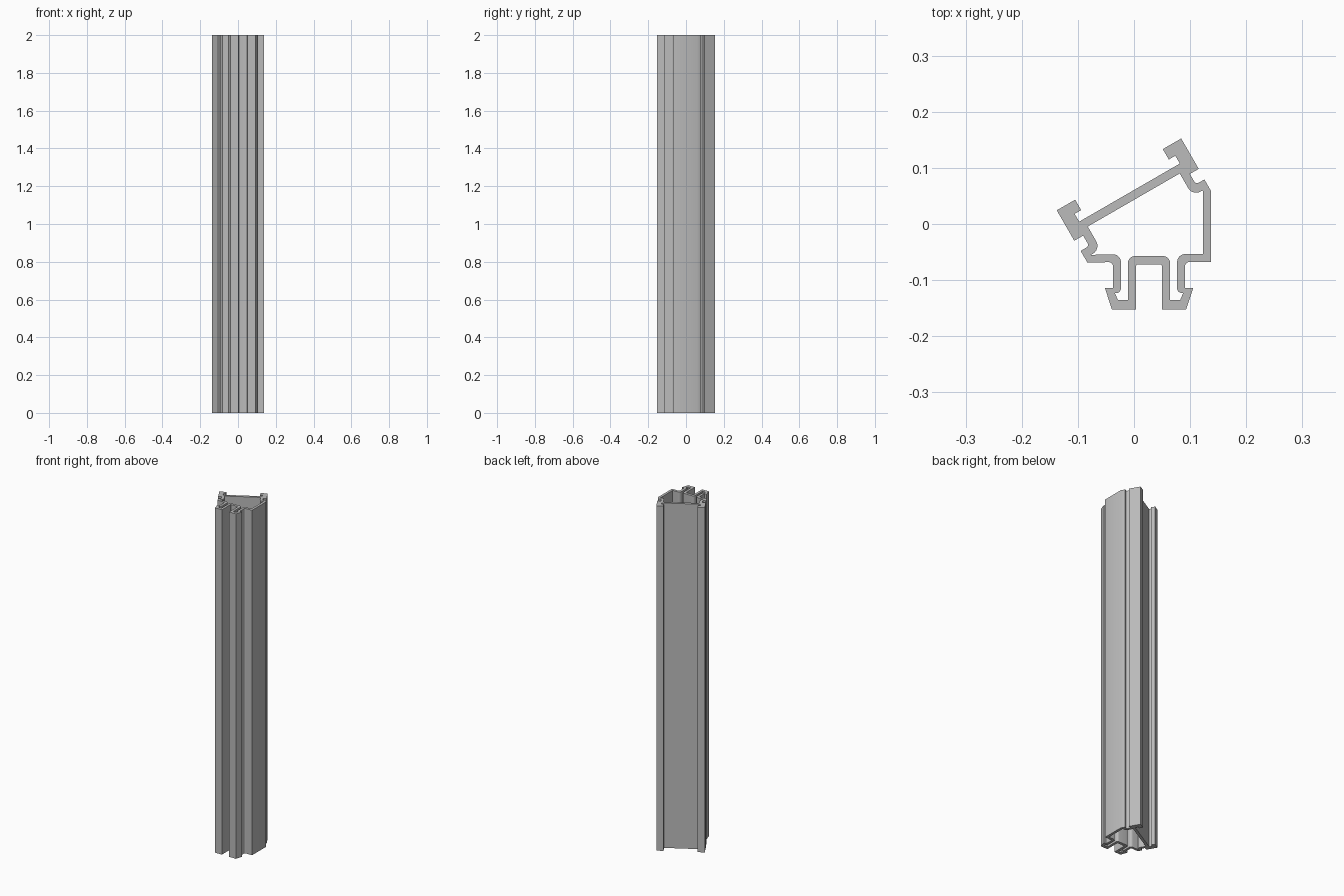
import bpy, bmesh
from math import cos, sin, radians, tan
from mathutils import Vector

cube = bpy.data.objects.get("Cube")
if cube:
    bpy.data.objects.remove(cube)

UNIT = 1 / 560      # profile drawing unit
LENGTH = 2.0


def mirrored(points):
    return [(-x, y, r) for x, y, r in reversed(points)]


def place(points, origin, degrees=0):
    c, s = cos(radians(degrees)), sin(radians(degrees))
    return [(origin[0] + c * x - s * y, origin[1] + s * x + c * y, r)
            for x, y, r in points]


def rounded(points, steps=6):
    """Turn (x, y, radius) corners into a loop with filleted corners."""
    loop = []
    for i, (x, y, r) in enumerate(points):
        p = Vector((x, y))
        if r == 0:
            loop.append(p)
            continue
        a = (Vector(points[i - 1][:2]) - p).normalized()
        b = (Vector(points[(i + 1) % len(points)][:2]) - p).normalized()
        half = a.angle(b) / 2
        start = p + a * (r / tan(half))
        end = p + b * (r / tan(half))
        centre = p + (a + b).normalized() * (r / sin(half))
        va, vb = start - centre, end - centre
        sweep = va.angle(vb)
        for k in range(steps + 1):
            t = k / steps
            loop.append(centre + (va * sin((1 - t) * sweep) + vb * sin(t * sweep)) / sin(sweep))
    return loop


# Slanted clip rail, half profile: outside, then cavity side
JAW, JAW_ANGLE = (-15, 49.5), 30
jaw_out = [(58, -21, 0), (58, -12, 0), (50.5, -12, 0), (50.5, 0, 0), (71.7, 0, 0),
           (71.7, -35, 0), (61.5, -35, 0), (61.5, -47, 3), (71.3, -47, 0), (71.3, -60.5, 0)]
jaw_in = [(53, -29.5, 0), (53, -55.5, 9), (64.5, -55.5, 0)]

# Pair of hooked hollow legs, half profile: outside, then cavity side
LEGS = (15, 0)
leg_out = [(36, -38, 4), (36, -64, 0), (44, -64, 0), (37, -85.5, 0), (13, -85.5, 0), (13, -40.5, 2)]
leg_in = [(28, -30, 8), (28, -69, 5), (34, -69, 0), (31, -76, 0), (21, -76, 0), (21, -32, 7)]


def section(jaw, legs, corner):
    return rounded(place(jaw, JAW, JAW_ANGLE) + [corner]
                   + place(legs + mirrored(legs), LEGS)
                   + place(mirrored(jaw), JAW, JAW_ANGLE))


outer = section(jaw_out, leg_out, (77, -38, 0))
inner = section(jaw_in, leg_in, (69, -30, 0))

# Fill the wall between both loops and extrude it to full length
bm = bmesh.new()
edges = []
for loop in (outer, inner):
    verts = [bm.verts.new((p.x * UNIT, p.y * UNIT, 0)) for p in loop]
    edges += [bm.edges.new((verts[i - 1], v)) for i, v in enumerate(verts)]
bmesh.ops.triangle_fill(bm, use_beauty=True, edges=edges, normal=(0, 0, 1))
top = bmesh.ops.extrude_face_region(bm, geom=bm.faces[:], use_keep_orig=True)
bmesh.ops.translate(bm, vec=(0, 0, LENGTH),
                    verts=[g for g in top["geom"] if isinstance(g, bmesh.types.BMVert)])
bmesh.ops.recalc_face_normals(bm, faces=bm.faces[:])
mesh = bpy.data.meshes.new("extruded_profile")
bm.to_mesh(mesh)
bm.free()

profile = bpy.data.objects.new("extruded_profile", mesh)
bpy.context.collection.objects.link(profile)

# Plain grey metal
grey = bpy.data.materials.new("light_grey")
grey.use_nodes = True
colour = (0.5, 0.5, 0.5, 1)
grey.diffuse_color = colour
grey.node_tree.nodes["Principled BSDF"].inputs["Base Color"].default_value = colour
mesh.materials.append(grey)

bpy.ops.object.select_all(action="DESELECT")
profile.select_set(True)
bpy.context.view_layer.objects.active = profile
bpy.ops.object.shade_smooth_by_angle(angle=radians(30))
